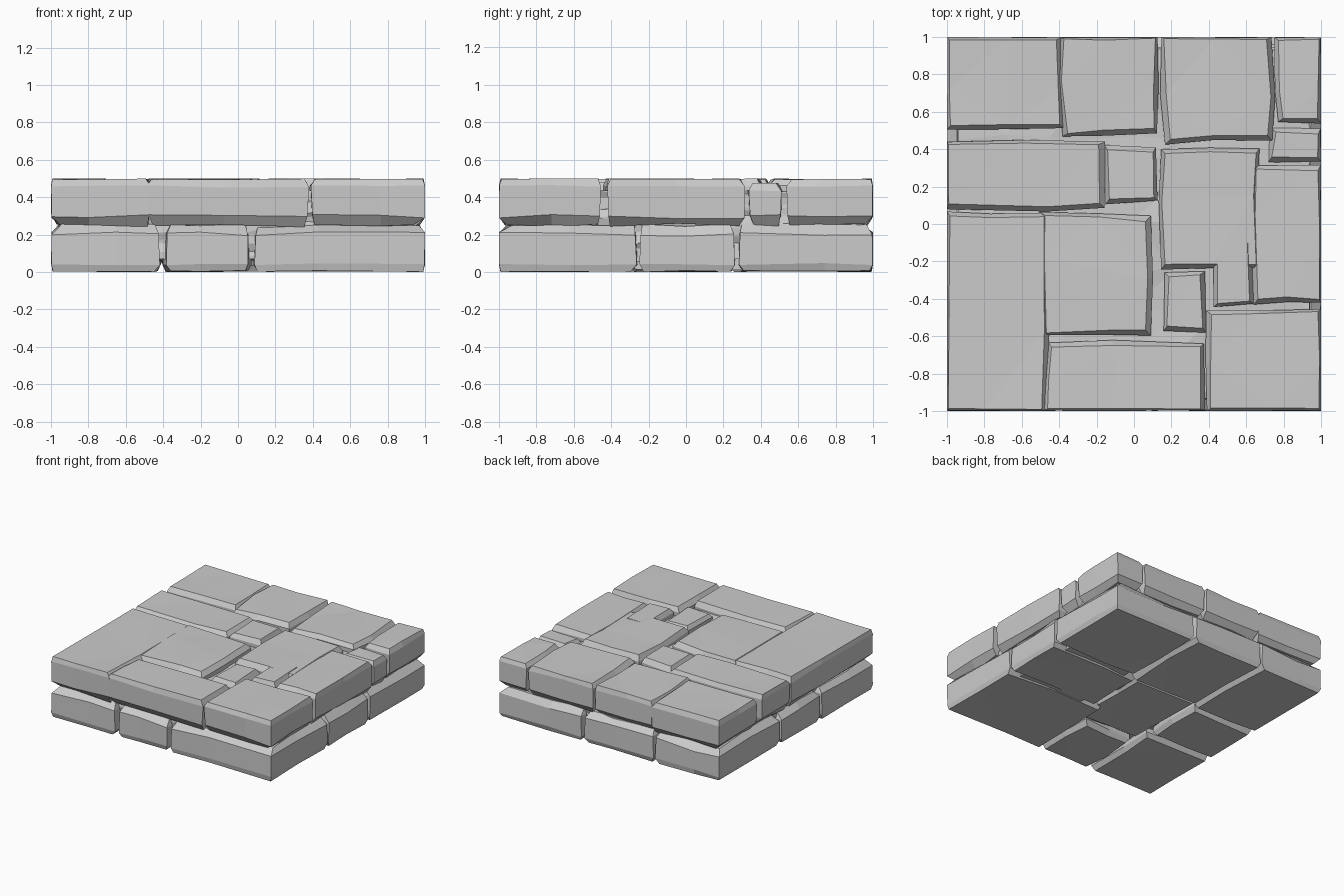
import bpy, bmesh, random
from mathutils import Vector

if "Cube" in bpy.data.objects:
    bpy.data.objects.remove(bpy.data.objects["Cube"])

random.seed(7)
R = random.uniform


def finish(bm, name):
    bmesh.ops.recalc_face_normals(bm, faces=bm.faces)
    mesh = bpy.data.meshes.new(name)
    bm.to_mesh(mesh)
    bm.free()
    bpy.context.collection.objects.link(bpy.data.objects.new(name, mesh))


def on_border(a, b):
    return any(abs(a[i]) > 0.995 and abs(a[i] - b[i]) < 0.01 for i in (0, 1))


def roughen(x0, x1, y0, y1):
    # rectangle with nudged corners and chipped long edges; slab border stays straight
    def nudge(v):
        return v if abs(v) == 1 else v + R(-0.012, 0.012)
    poly = [Vector((nudge(x), nudge(y))) for x, y in ((x0, y0), (x1, y0), (x1, y1), (x0, y1))]
    pts = []
    for i, a in enumerate(poly):
        b = poly[(i + 1) % 4]
        pts.append(a)
        if (b - a).length > 0.35:
            d = (b - a).normalized()
            m = a.lerp(b, R(0.35, 0.65))
            if not on_border(a, b):
                m += Vector((d.y, -d.x)) * R(-0.012, 0.02)
            pts.append(m)
    return pts


def inset(pts, inner, border):
    # move each corner inwards; border edges and joint edges use own distances
    out, n = [], len(pts)
    for i, p in enumerate(pts):
        a, b = pts[i - 1], pts[(i + 1) % n]
        e1, e2 = (p - a).normalized(), (b - p).normalized()
        n1, n2 = Vector((-e1.y, e1.x)), Vector((-e2.y, e2.x))
        d1 = R(*(border if on_border(a, p) else inner))
        d2 = R(*(border if on_border(p, b) else inner))
        det = n1.x * n2.y - n1.y * n2.x
        if abs(det) < 0.35:
            q = p + (n1 * d1 + n2 * d2) / 2
        else:
            q = p + Vector(((d1 * n2.y - d2 * n1.y) / det,
                            (n1.x * d2 - n2.x * d1) / det))
        out.append(Vector((max(-1, min(1, q.x)), max(-1, min(1, q.y)))))
    return out


def stone(name, rect, top=True, drop=0.0):
    # four stacked outlines: outer face, two full outlines, mid-joint rim
    pts = roughen(*rect)
    rows = [(inset(pts, (0.0, 0.02), (0.006, 0.02)), 0.0, 0.008),
            (inset(pts, (-0.016, -0.01), (0, 0.003)), 0.035, 0.05),
            (inset(pts, (-0.012, -0.004), (0, 0.006)), 0.19, 0.215),
            (inset(pts, (0.0, 0.02), (0.03, 0.07)), 0.24, 0.26)]
    bm = bmesh.new()
    rings = []
    for ring, h0, h1 in rows:
        vs = []
        for p in ring:
            # depth measured inwards from the outer face of the slab
            h = R(h0, h1) + drop * (h0 < 0.1)
            vs.append(bm.verts.new((p.x, p.y, 0.5 - h if top else h)))
        rings.append(vs)
    n = len(pts)
    for lo, hi in zip(rings, rings[1:]):
        for i in range(n):
            j = (i + 1) % n
            bm.faces.new((lo[i], lo[j], hi[j], hi[i]))
    caps = [bm.faces.new(rings[0]), bm.faces.new(rings[-1])]
    bmesh.ops.triangulate(bm, faces=caps)
    finish(bm, name)


def core(name, rx, ry, z0, z1, jit, cuts, cx=0.0):
    # rough block that forms the floor of the joints
    bm = bmesh.new()
    bmesh.ops.create_cube(bm, size=1)
    bmesh.ops.subdivide_edges(bm, edges=bm.edges[:], cuts=cuts, use_grid_fill=True)
    for v in bm.verts:
        v.co = Vector((cx + v.co.x * 2 * rx, v.co.y * 2 * ry, z0 + (v.co.z + .5) * (z1 - z0)))
        v.co += Vector([R(-jit, jit) for _ in range(3)])
    bmesh.ops.triangulate(bm, faces=bm.faces[:])
    finish(bm, name)


core("joint_core", 0.93, 0.93, 0.07, 0.43, 0.015, 7)
# Lower right stones are fused underneath
core("under_fill", 0.29, 0.85, 0.012, 0.2, 0.004, 2, cx=0.59)

# Top course: x0, x1, y0, y1
top_stones = {
    "back_left": (-1, -.4, .52, 1),
    "back_middle": (-.37, .12, .49, 1),
    "back_right": (.17, .72, .45, 1),
    "back_corner": (.77, 1, .55, 1),
    "long_left": (-1, -.17, .1, .44),
    "small_middle": (-.14, .1, .13, .4),
    "big_left": (-1, -.48, -1, .05),
    "middle": (-.49, .07, -.59, .04),
    "front_middle": (-.46, .36, -1, -.65),
    "front_right": (.41, 1, -1, -.47),
    "centre_right": (.16, .65, -.22, .39),
    "centre_right_foot": (.43, .62, -.42, -.1),
    "right_side": (.66, 1, -.42, .3),
}
for k, rect in top_stones.items():
    stone("top_stone_" + k, rect)
stone("top_stone_tiny_centre", (.17, .37, -.57, -.26), drop=0.015)
stone("top_stone_chip", (.74, 1, .35, .51), drop=0.025)

# Bottom course: x0, x1, y0, y1
bottom_stones = {
    "front_left": (-1, -.42, -1, -.35),
    "front_middle": (-.36, .05, -1, -.51),
    "front_right": (.11, 1, -1, -.28),
    "left_side": (-1, -.46, -.3, .17),
    "right_side": (.2, 1, -.23, .24),
    "back_left": (-1, -.43, .22, 1),
    "back_middle": (-.38, .21, .26, 1),
    "back_right": (.26, 1, .29, 1),
}
for k, rect in bottom_stones.items():
    stone("bottom_stone_" + k, rect, top=False)
stone("bottom_stone_middle", (-.41, .15, -.46, .2), top=False, drop=0.03)
